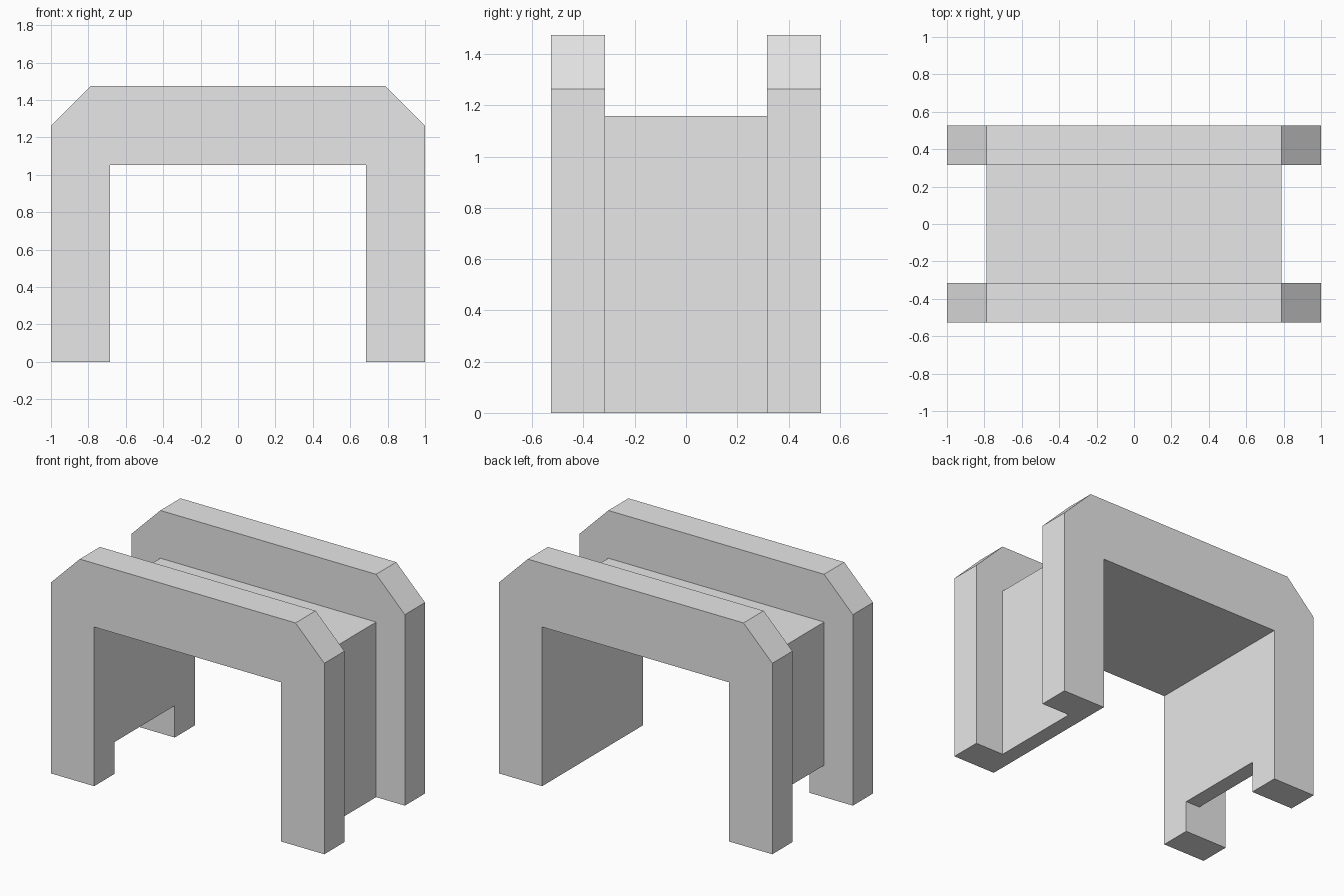
import bpy
import bmesh

if "Cube" in bpy.data.objects:
    bpy.data.objects.remove(bpy.data.objects["Cube"], do_unlink=True)

U = 2 / 19  # grid step: the bridge is 19 steps wide

grey = bpy.data.materials.new("plain_grey")
grey.use_nodes = True
grey.diffuse_color = (0.8, 0.8, 0.8, 1)
grey.node_tree.nodes["Principled BSDF"].inputs["Base Color"].default_value = (0.8, 0.8, 0.8, 1)


def extrude_profile(name, profile, half_depth):
    """Solid from an x-z outline, extruded evenly along y."""
    bm = bmesh.new()
    face = bm.faces.new([bm.verts.new((x * U, -half_depth * U, z * U)) for x, z in profile])
    result = bmesh.ops.extrude_face_region(bm, geom=[face])
    moved = [v for v in result["geom"] if isinstance(v, bmesh.types.BMVert)]
    bmesh.ops.translate(bm, verts=moved, vec=(0, 2 * half_depth * U, 0))
    bmesh.ops.recalc_face_normals(bm, faces=bm.faces)
    mesh = bpy.data.meshes.new(name)
    bm.to_mesh(mesh)
    bm.free()
    mesh.materials.append(grey)
    obj = bpy.data.objects.new(name, mesh)
    bpy.context.collection.objects.link(obj)
    return obj


# Arch with chamfered shoulders, full depth
half = [(6.5, 10), (6.5, 0), (9.5, 0), (9.5, 12), (7.5, 14)]
arch = extrude_profile("arch_frame", half + [(-x, z) for x, z in reversed(half)], 5)

# Channel that thins the middle to a shell, with a notch under one wall
channel = extrude_profile("channel_cutter", [
    (-11, 16), (11, 16), (11, -1), (7.5, -1), (7.5, 11),
    (-7.5, 11), (-7.5, 2), (-6, 2), (-6, -1), (-11, -1)], 3)
channel.hide_render = True
channel.hide_viewport = True

cut = arch.modifiers.new("channel", 'BOOLEAN')
cut.operation = 'DIFFERENCE'
cut.solver = 'EXACT'
cut.object = channel
